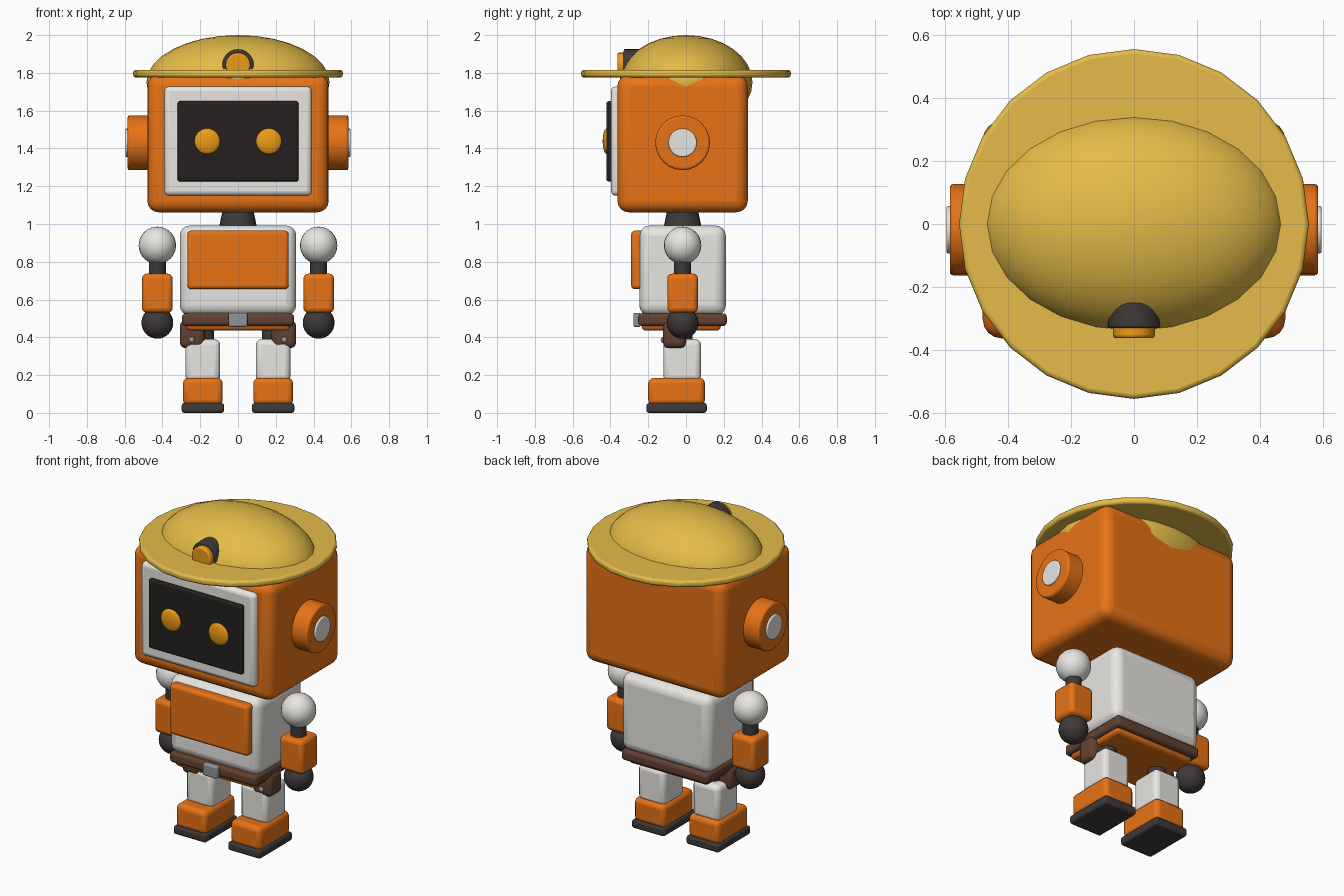
import bpy
from math import pi, radians

if "Cube" in bpy.data.objects:
    bpy.data.objects.remove(bpy.data.objects["Cube"])

COLORS = {
    "orange": (0.80, 0.17, 0.008), "yellow": (0.78, 0.50, 0.065),
    "amber": (0.85, 0.33, 0.008), "dark": (0.05, 0.042, 0.042),
    "screen": (0.018, 0.014, 0.014), "brown": (0.12, 0.055, 0.032),
    "white": (0.80, 0.79, 0.75), "steel": (0.28, 0.30, 0.32),
}
MATS = {}
for key, rgb in COLORS.items():
    MATS[key] = bpy.data.materials.new(key)
    MATS[key].diffuse_color = (*rgb, 1)

CY = -0.018  # depth centre of head, torso and arms


def finish(name, color, bevel=0, segments=3):
    ob = bpy.context.object
    ob.name = name
    ob.data.materials.append(MATS[color])
    bpy.ops.object.transform_apply(location=False, rotation=True, scale=True)
    if bevel:
        mod = ob.modifiers.new("Bevel", "BEVEL")
        mod.width, mod.segments = bevel, segments
        mod.limit_method = "ANGLE"
        mod.angle_limit = radians(40)
    bpy.ops.object.shade_smooth_by_angle(angle=radians(40))
    return ob


def box(name, color, x, y, z, bevel=0.01, segments=3):
    """Rounded box from (min, max) ranges."""
    mid = [(a + b) / 2 for a, b in (x, y, z)]
    bpy.ops.mesh.primitive_cube_add(size=1, location=mid)
    bpy.context.object.scale = [b - a for a, b in (x, y, z)]
    return finish(name, color, bevel, segments)


def cylinder(name, color, loc, r, depth, axis="Z", bevel=0, r_top=None, sides=24):
    rot = {"X": (0, pi / 2, 0), "Y": (pi / 2, 0, 0), "Z": (0, 0, 0)}[axis]
    bpy.ops.mesh.primitive_cone_add(vertices=sides, radius1=r, radius2=r if r_top is None else r_top,
                                    depth=depth, location=loc, rotation=rot)
    return finish(name, color, bevel)


def ball(name, color, loc, scale, segs=24, rings=16):
    bpy.ops.mesh.primitive_uv_sphere_add(segments=segs, ring_count=rings, location=loc)
    bpy.context.object.scale = scale
    return finish(name, color)


# Head with face frame and screen
box("head", "orange", (-0.48, 0.48), (-0.363, 0.327), (1.062, 1.79), 0.06, 4)
box("face_frame", "white", (-0.39, 0.39), (-0.397, -0.33), (1.15, 1.728), 0.025)
box("screen", "screen", (-0.32, 0.32), (-0.421, -0.36), (1.225, 1.65), 0.012)

# Helmet: dome, brim and lamp
ball("helmet_dome", "yellow", (0, 0, 1.75), (0.485, 0.352, 0.25))
cylinder("helmet_brim", "yellow", (0, 0, 1.796), 0.555, 0.04, bevel=0.014)
cylinder("lamp_housing", "dark", (0, -0.27, 1.843), 0.083, 0.12, "Y", 0.008)
cylinder("lamp_lens", "amber", (0, -0.335, 1.841), 0.066, 0.055, "Y", 0.01)

# Neck and torso
cylinder("neck", "dark", (0, CY, 1.02), 0.105, 0.12, r_top=0.08)
box("torso", "white", (-0.308, 0.308), (-0.247, 0.211), (0.515, 0.992), 0.055, 4)
box("chest_panel", "orange", (-0.268, 0.268), (-0.29, -0.22), (0.655, 0.965), 0.02)

# Hips, belt and buckle
box("hips", "orange", (-0.275, 0.275), (-0.235, 0.185), (0.435, 0.54), 0.025)
box("belt", "brown", (-0.297, 0.297), (-0.253, 0.216), (0.46, 0.527), 0.02)
box("buckle", "steel", (-0.05, 0.05), (-0.278, -0.24), (0.455, 0.53), 0.01)

for s, side in ((-1, "left"), (1, "right")):
    def span(cx, half):
        return (s * cx - half, s * cx + half)

    # Eyes and ear discs
    ball(f"{side}_eye", "amber", (s * 0.163, -0.42, 1.438), (0.068, 0.021, 0.068))
    cylinder(f"{side}_ear", "orange", (s * 0.522, CY, 1.43), 0.145, 0.125, "X", 0.012)
    cylinder(f"{side}_ear_cap", "white", (s * 0.575, CY, 1.43), 0.075, 0.04, "X", 0.006)

    # Arm
    ball(f"{side}_shoulder", "white", (s * 0.427, CY, 0.887), (0.099,) * 3)
    cylinder(f"{side}_upper_arm", "dark", (s * 0.427, CY, 0.75), 0.045, 0.2)
    box(f"{side}_forearm", "orange", span(0.427, 0.081), (CY - 0.081, CY + 0.081), (0.53, 0.737), 0.025)
    ball(f"{side}_hand", "dark", (s * 0.427, CY, 0.477), (0.084,) * 3)

    # Belt pouch with stud
    box(f"{side}_pouch", "brown", span(0.242, 0.066), (-0.122, 0.0), (0.343, 0.49), 0.03)
    ball(f"{side}_pouch_stud", "steel", (s * 0.245, -0.122, 0.387), (0.016, 0.012, 0.016), 12, 8)

    # Leg and foot
    cylinder(f"{side}_hip_joint", "dark", (s * 0.18, CY, 0.41), 0.052, 0.12)
    box(f"{side}_leg", "white", span(0.186, 0.092), (-0.12, 0.08), (0.165, 0.39), 0.03)
    box(f"{side}_foot", "orange", span(0.186, 0.105), (-0.2, 0.1), (0.04, 0.185), 0.028)
    box(f"{side}_sole", "dark", span(0.186, 0.112), (-0.21, 0.11), (0.0, 0.052), 0.014)

for m in bpy.data.materials:
    if m.users and not m.is_grease_pencil:
        m.use_nodes = True
        m.node_tree.nodes["Principled BSDF"].inputs["Base Color"].default_value = m.diffuse_color
